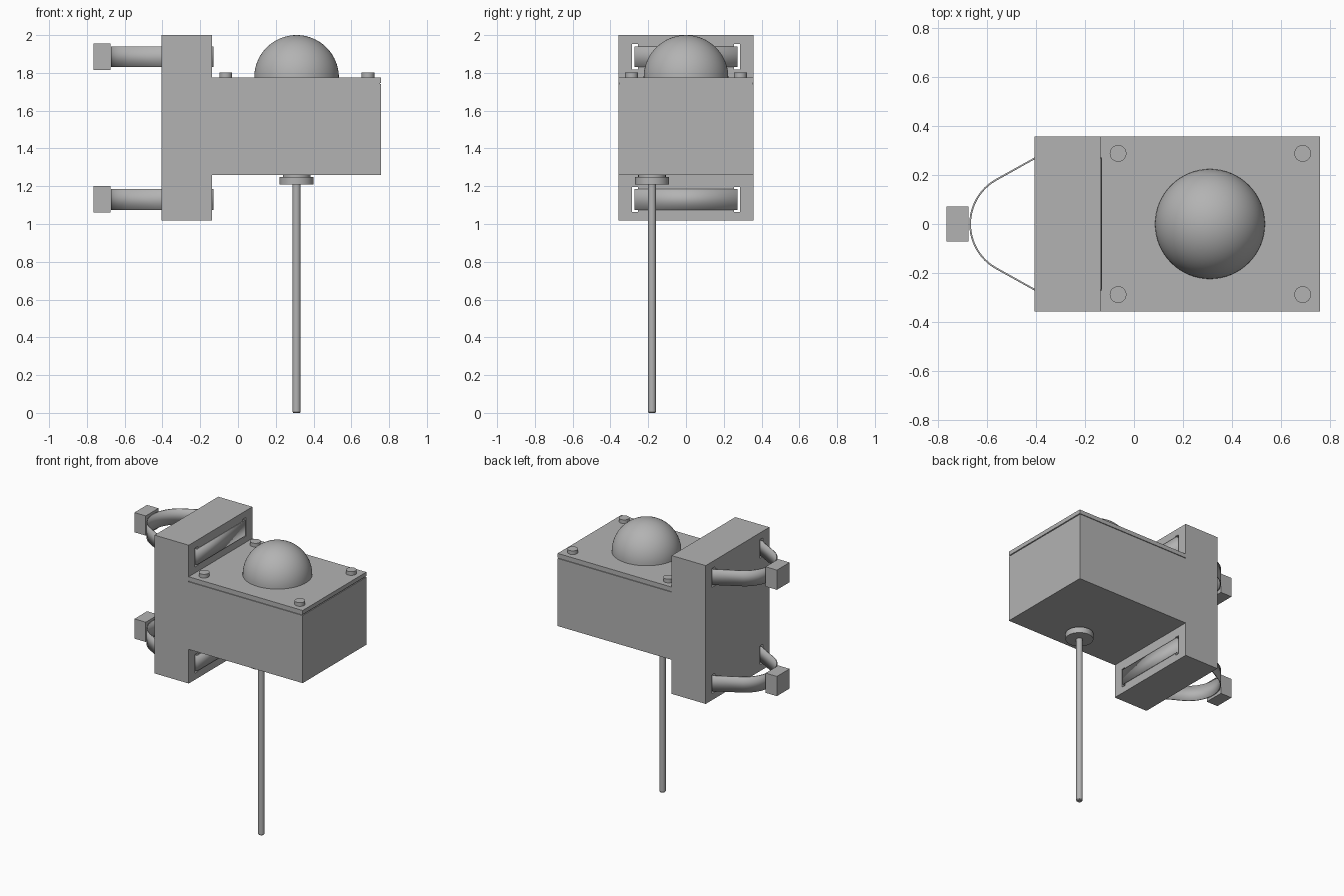
import bpy, bmesh, math

cube = bpy.data.objects.get("Cube")
if cube:
    bpy.data.objects.remove(cube, do_unlink=True)

# Single grey finish
GREY = (0.45, 0.45, 0.45, 1.0)
grey = bpy.data.materials.new("plain_grey")
grey.use_nodes = True
grey.diffuse_color = GREY
grey.node_tree.nodes["Principled BSDF"].inputs["Base Color"].default_value = GREY


def finish(name, bm, smooth=False):
    bmesh.ops.recalc_face_normals(bm, faces=bm.faces)
    mesh = bpy.data.meshes.new(name)
    bm.to_mesh(mesh)
    bm.free()
    mesh.materials.append(grey)
    obj = bpy.data.objects.new(name, mesh)
    bpy.context.collection.objects.link(obj)
    if smooth:
        bpy.ops.object.select_all(action='DESELECT')
        obj.select_set(True)
        bpy.context.view_layer.objects.active = obj
        bpy.ops.object.shade_smooth_by_angle(angle=math.radians(35))
    return obj


def box(name, xs, ys, zs):
    bm = bmesh.new()
    bmesh.ops.create_cube(bm, size=1)
    for v in bm.verts:
        v.co = [lo + (c + 0.5) * (hi - lo) for c, (lo, hi) in zip(v.co, (xs, ys, zs))]
    return finish(name, bm)


def lathe(name, x, y, profile, sides=48):
    """Revolve a list of (radius, z) points about a vertical axis."""
    bm = bmesh.new()
    verts = [bm.verts.new((x + r, y, z)) for r, z in profile]
    edges = [bm.edges.new(pair) for pair in zip(verts, verts[1:])]
    bmesh.ops.spin(bm, geom=verts + edges, cent=(x, y, 0), axis=(0, 0, 1),
                   angle=math.tau, steps=sides, use_duplicate=False)
    bmesh.ops.remove_doubles(bm, verts=bm.verts, dist=1e-5)
    return finish(name, bm, smooth=True)


def disc(name, x, y, r, z0, z1):
    return lathe(name, x, y, [(0, z0), (r, z0), (r, z1), (0, z1)])


def mirrored(half):
    return (-half, half)


WIDTH = mirrored(0.357)
BACK, FACE, END = -0.405, -0.137, 0.758
STRAP_HEIGHTS = {"lower": 1.13, "upper": 1.885}

# Mounting block with strap slots cut through it
block = box("mounting_block", (BACK, FACE), WIDTH, (1.018, 2.0))
cutters = []
for zc in STRAP_HEIGHTS.values():
    for side in (-1, 1):
        cutter = box("slot_cutter", (BACK - 0.1, FACE + 0.1),
                     sorted((side * 0.254, side * 0.286)), (zc - 0.067, zc + 0.067))
        cutter.hide_render = True
        cutters.append(cutter)
        mod = block.modifiers.new("slot", 'BOOLEAN')
        mod.operation = 'DIFFERENCE'
        mod.solver = 'EXACT'
        mod.object = cutter
bpy.context.view_layer.update()
cut_mesh = bpy.data.meshes.new_from_object(
    block.evaluated_get(bpy.context.evaluated_depsgraph_get()))
block.modifiers.clear()
block.data = cut_mesh
for cutter in cutters:
    bpy.data.objects.remove(cutter, do_unlink=True)

# Housing, seal and lid
box("housing", (FACE, END), WIDTH, (1.26, 1.74))
box("lid_seal", (FACE, END - 0.006), mirrored(0.351), (1.74, 1.747))
box("lid", (FACE, END), WIDTH, (1.747, 1.776))
for x in (-0.065, 0.688):
    for side in (-1, 1):
        disc("lid_screw", x, side * 0.288, 0.034, 1.77, 1.802)

# Dome on the lid
R = 0.224
lathe("dome", 0.31, 0, [(R * math.cos(a), 1.776 + R * math.sin(a))
                        for a in [math.pi / 2 * i / 20 for i in range(21)]], 64)

# Antenna under the housing
disc("antenna_neck", 0.31, -0.18, 0.073, 1.245, 1.262)
disc("antenna_collar", 0.31, -0.18, 0.09, 1.208, 1.25)
lathe("antenna_rod", 0.31, -0.18,
      [(0, 0), (0.017, 0), (0.021, 0.005), (0.021, 1.21), (0, 1.21)], 32)

# Straps: rounded loop behind, through the slots, flat across the face
ARC_X, ARC_R, SPREAD = -0.462, 0.21, math.radians(60)
arc = [(ARC_X - ARC_R * math.cos(a), ARC_R * math.sin(a))
       for a in [SPREAD * (i / 12 - 1) for i in range(25)]]
path = [(FACE + 0.007, -0.272), (BACK, -0.272)] + arc + [(BACK, 0.272), (FACE + 0.007, 0.272)]
for label, zc in STRAP_HEIGHTS.items():
    bm = bmesh.new()
    low, high = ([bm.verts.new((x, y, zc + dz)) for x, y in path] for dz in mirrored(0.055))
    for i in range(len(path)):
        j = (i + 1) % len(path)
        bm.faces.new((low[i], low[j], high[j], high[i]))
    strap = finish(label + "_strap", bm, smooth=True)
    solid = strap.modifiers.new("thickness", 'SOLIDIFY')
    solid.thickness = 0.007
    solid.offset = -1
    box(label + "_buckle", (-0.764, -0.675), mirrored(0.071), (zc - 0.07, zc + 0.07))
